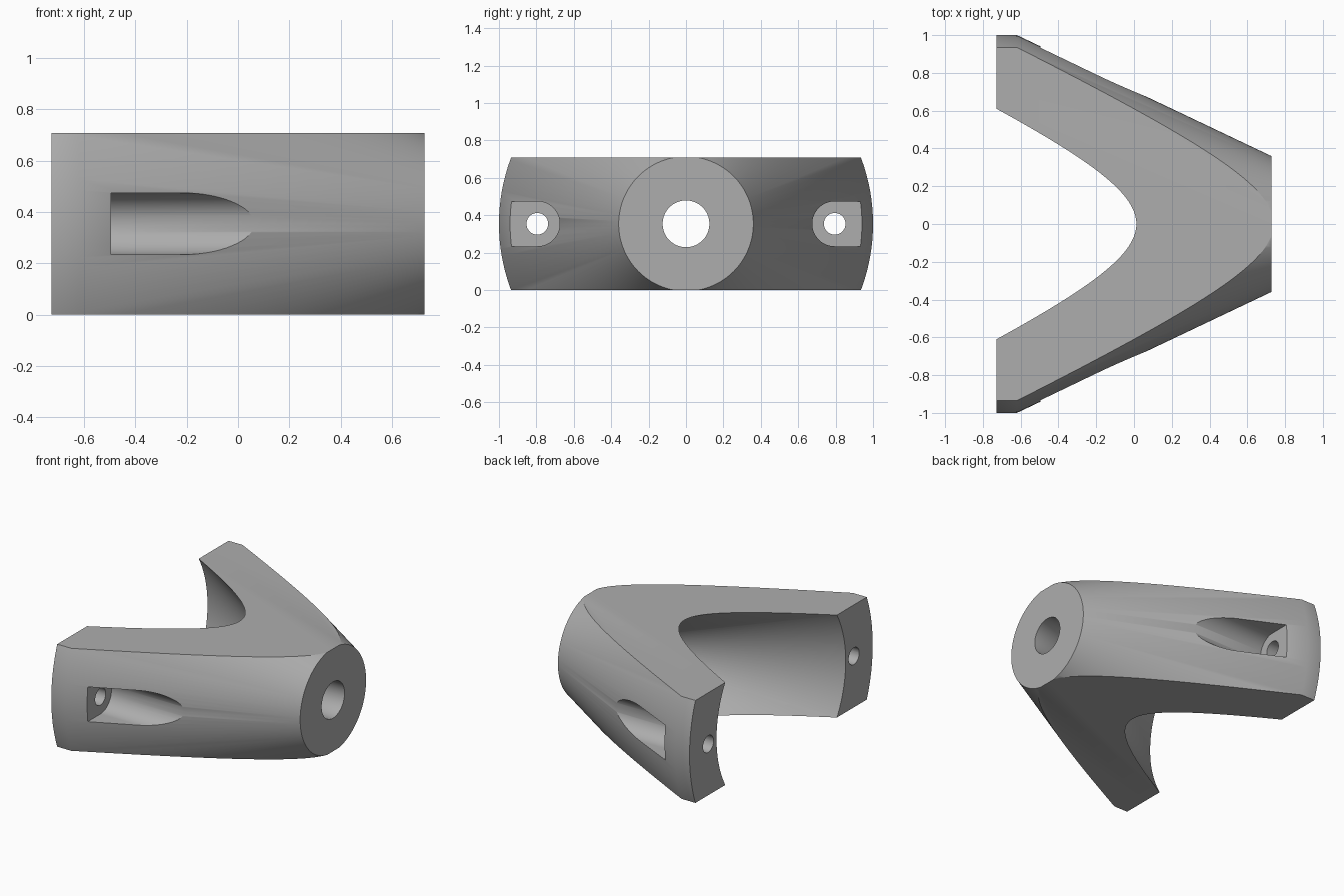
import bpy, bmesh, math
from mathutils import Vector, Matrix

if "Cube" in bpy.data.objects:
    bpy.data.objects.remove(bpy.data.objects["Cube"], do_unlink=True)

HEIGHT = 0.708
MID = HEIGHT / 2          # height of the revolution axis
END = 0.727               # half length along x
BORE = 0.125              # radius of the central bore
SEAT_Y = 0.795            # sideways offset of the screw holes

grey = bpy.data.materials.new("plain grey")
grey.use_nodes = True
colour = (0.42, 0.42, 0.42, 1)
grey.diffuse_color = colour
grey.node_tree.nodes["Principled BSDF"].inputs["Base Color"].default_value = colour


def make_object(name, bm):
    bmesh.ops.recalc_face_normals(bm, faces=bm.faces)
    mesh = bpy.data.meshes.new(name)
    bm.to_mesh(mesh)
    bm.free()
    mesh.materials.append(grey)
    obj = bpy.data.objects.new(name, mesh)
    bpy.context.collection.objects.link(obj)
    return obj


def revolve(name, profile, steps=144):
    """Spin a closed (x, radius) profile around the x axis."""
    bm = bmesh.new()
    verts = [bm.verts.new((x, 0, MID + r)) for x, r in profile]
    edges = [bm.edges.new((verts[i - 1], verts[i])) for i in range(len(verts))]
    bmesh.ops.spin(bm, geom=verts + edges, cent=(0, 0, MID), axis=(1, 0, 0),
                   angle=math.tau, steps=steps, use_duplicate=False)
    bmesh.ops.remove_doubles(bm, verts=bm.verts, dist=1e-5)
    return make_object(name, bm)


def prism(name, outline, x0, x1):
    """Extrude a (y, z) outline along x."""
    bm = bmesh.new()
    face = bm.faces.new([bm.verts.new((x0, y, z)) for y, z in outline])
    moved = bmesh.ops.extrude_face_region(bm, geom=[face])["geom"]
    bmesh.ops.translate(bm, vec=(x1 - x0, 0, 0),
                        verts=[v for v in moved if isinstance(v, bmesh.types.BMVert)])
    return make_object(name, bm)


def arc(y, radius, start, stop, count):
    return [(y + radius * math.cos(a), MID + radius * math.sin(a))
            for a in (start + (stop - start) * i / count for i in range(count + 1))]


# Conical shell with a cylindrical rim and a bore at the narrow end
slope = 0.474
bracket = revolve("forked_bracket", [
    (END, BORE), (END, 0.36), (-0.62, 1.0), (-END, 1.0), (-END, 0.705),
    (0.012 + (MID - BORE) / slope, BORE)])

# Slab that flattens the top and bottom
slab = prism("slab_cutter", [(-2, 0), (2, 0), (2, HEIGHT), (-2, HEIGHT)], -2, 2)
cutters = [(slab, 'INTERSECT')]

# Screw slots and through holes, one per leg
for side, label in ((1, "back"), (-1, "front")):
    slot = arc(SEAT_Y, 0.12, math.pi / 2, 1.5 * math.pi, 32)
    slot += [(1.3, MID - 0.12), (1.3, MID + 0.12)]
    hole = arc(SEAT_Y, 0.058, 0, math.tau, 40)[:-1]
    for part, outline, x0, x1 in (("slot", slot, -0.495, 0.6), ("hole", hole, -1, -0.3)):
        outline = [(side * y, z) for y, z in outline]
        cutters.append((prism(f"{label}_{part}_cutter", outline, x0, x1), 'DIFFERENCE'))

bpy.context.view_layer.objects.active = bracket
for cutter, operation in cutters:
    mod = bracket.modifiers.new(cutter.name, 'BOOLEAN')
    mod.object, mod.operation, mod.solver = cutter, operation, 'EXACT'
    bpy.ops.object.modifier_apply(modifier=mod.name)
    bpy.data.objects.remove(cutter, do_unlink=True)

# Smooth the curved walls and keep the cut edges crisp
bpy.ops.object.select_all(action='DESELECT')
bracket.select_set(True)
bpy.ops.object.shade_smooth_by_angle(angle=math.radians(30))
